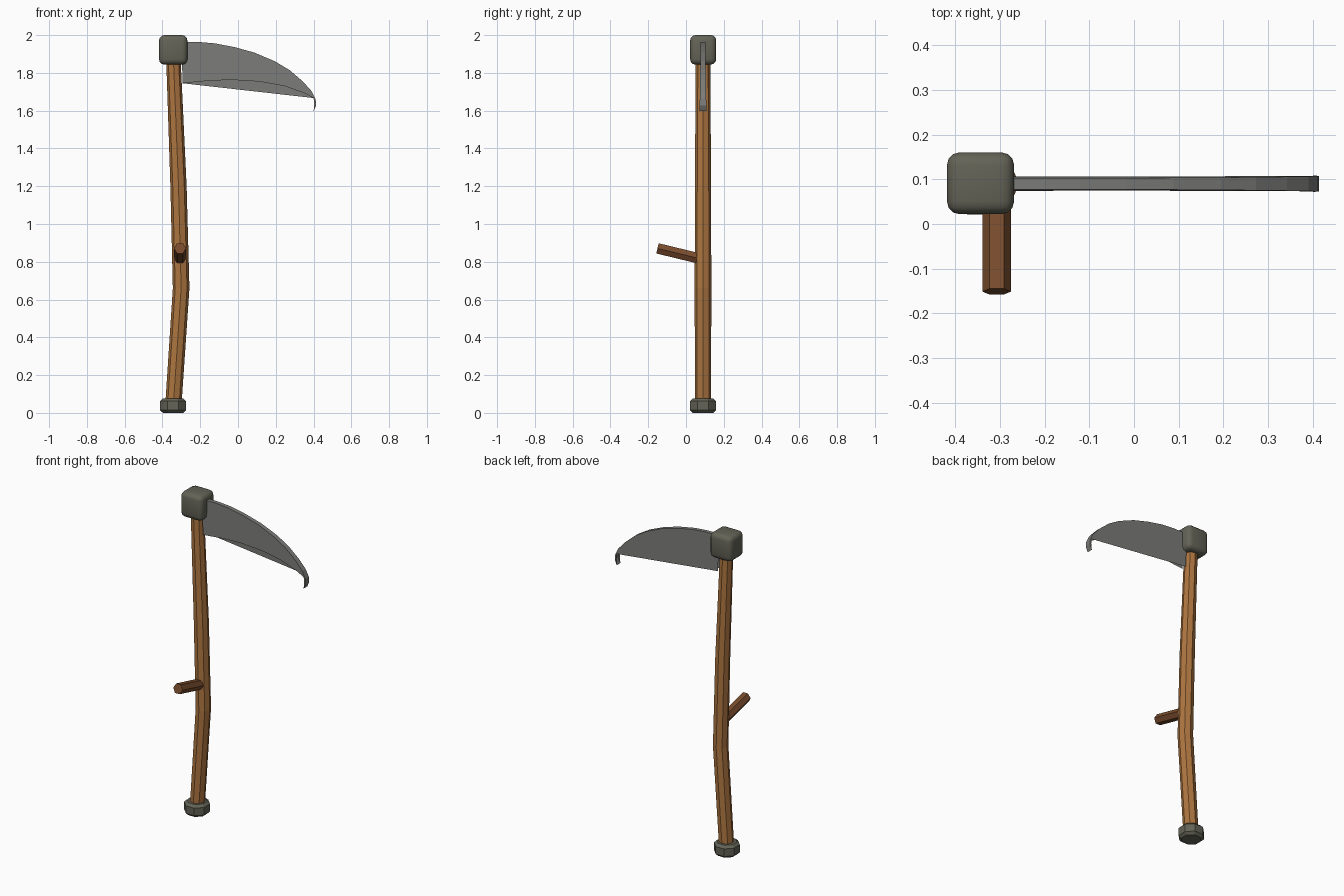
import bpy, bmesh, math
from mathutils import Vector, Matrix

cube = bpy.data.objects.get("Cube")
if cube:
    bpy.data.objects.remove(cube, do_unlink=True)

Y = 0.09  # plane of the shaft and blade


def material(name, rgb):
    m = bpy.data.materials.new(name)
    m.use_nodes = True
    m.diffuse_color = (*rgb, 1)
    bsdf = next(n for n in m.node_tree.nodes if n.type == "BSDF_PRINCIPLED")
    bsdf.inputs["Base Color"].default_value = (*rgb, 1)
    return m


wood = material("light wood", (0.42, 0.18, 0.052))
dark_wood = material("dark wood", (0.19, 0.072, 0.026))
iron = material("dark iron", (0.125, 0.125, 0.095))
steel = material("grey steel", (0.2, 0.2, 0.19))


def finish(name, bm, mat, recalc=True):
    if recalc:
        bmesh.ops.recalc_face_normals(bm, faces=bm.faces)
    mesh = bpy.data.meshes.new(name)
    bm.to_mesh(mesh)
    bm.free()
    mesh.materials.append(mat)
    ob = bpy.data.objects.new(name, mesh)
    bpy.context.collection.objects.link(ob)
    return ob


def loft(bm, rings):
    """Bridge rings of points into a closed tube."""
    loops = [[bm.verts.new(p) for p in r] for r in rings]
    n = len(loops[0])
    for a, b in zip(loops, loops[1:]):
        for i in range(n):
            j = (i + 1) % n
            bm.faces.new((a[i], a[j], b[j], b[i]))
    bm.faces.new(loops[0])
    bm.faces.new(loops[-1])


def ring(x, z, r, sides, turn=0.0):
    angles = [math.tau * (i + turn) / sides for i in range(sides)]
    return [Vector((x + r * math.cos(a), Y + r * math.sin(a), z)) for a in angles]


# Bent eight-sided shaft
bm = bmesh.new()
path = [(-0.343, 0.03, 0.043), (-0.301, 0.66, 0.044), (-0.315, 1.2, 0.043), (-0.343, 1.9, 0.038)]
loft(bm, [ring(x, z, r, 8) for x, z, r in path])
finish("shaft", bm, wood)

# Chamfered foot cap
bm = bmesh.new()
cap = [(0.0, 0.058), (0.015, 0.0745), (0.062, 0.0745), (0.077, 0.058)]
loft(bm, [ring(-0.344, z, r, 8, 0.5) for z, r in cap])
finish("foot_cap", bm, iron)

# Six-sided side grip, tilted upward to the front
bm = bmesh.new()
start, end = Vector((-0.307, 0.08, 0.815)), Vector((-0.307, -0.151, 0.871))
axis = (end - start).normalized()
side = Vector((1, 0, 0))
up = axis.cross(side)
hexagon = [(side * math.cos(a) + up * math.sin(a)) * r
           for a, r in ((math.tau * i / 6, 0.032) for i in range(6))]
loft(bm, [[c + h for h in hexagon] for c in (start, end)])
finish("side_grip", bm, dark_wood)

# Rounded head block
bm = bmesh.new()
bmesh.ops.create_cube(bm, size=1, matrix=Matrix.Translation((-0.343, Y + 0.001, 1.922))
                      @ Matrix.Diagonal((0.15, 0.138, 0.156, 1)))
bmesh.ops.bevel(bm, geom=bm.edges[:], offset=0.028, segments=3, profile=0.5, affect="EDGES")
head = finish("head_block", bm, iron)
bpy.ops.object.select_all(action="DESELECT")
head.select_set(True)
bpy.context.view_layer.objects.active = head
bpy.ops.object.shade_smooth_by_angle(angle=math.radians(50))

# Hollow blade: curved spine, short front sheet, long back sheet, open below
spine = [(-0.3, 1.964), (-0.2, 1.963), (-0.12, 1.956), (-0.017, 1.936), (0.088, 1.907),
         (0.194, 1.862), (0.273, 1.815), (0.342, 1.756), (0.39, 1.703), (0.411, 1.661),
         (0.414, 1.628), (0.4, 1.597)]
hook = [(0.404, 1.635), (0.4, 1.667)]
arc = [(0.353, 1.692), (0.247, 1.73), (0.115, 1.754), (-0.033, 1.763), (-0.15, 1.759), (-0.293, 1.745)]


def on_side(p, s):
    half = 0.0125 + 0.0055 * (1.965 - p[1]) / 0.36
    return (p[0], Y + s * half, p[1])


bm = bmesh.new()
front = [bm.verts.new(on_side(p, -1)) for p in spine]
back = [bm.verts.new(on_side(p, 1)) for p in spine]
for i in range(len(spine) - 1):
    bm.faces.new((front[i], front[i + 1], back[i + 1], back[i]))
bm.faces.new((front + [bm.verts.new(on_side(p, -1)) for p in hook + arc])[::-1])
bm.faces.new(back + [bm.verts.new(on_side(p, 1)) for p in hook + arc[-1:]])
finish("blade", bm, steel, recalc=False)
